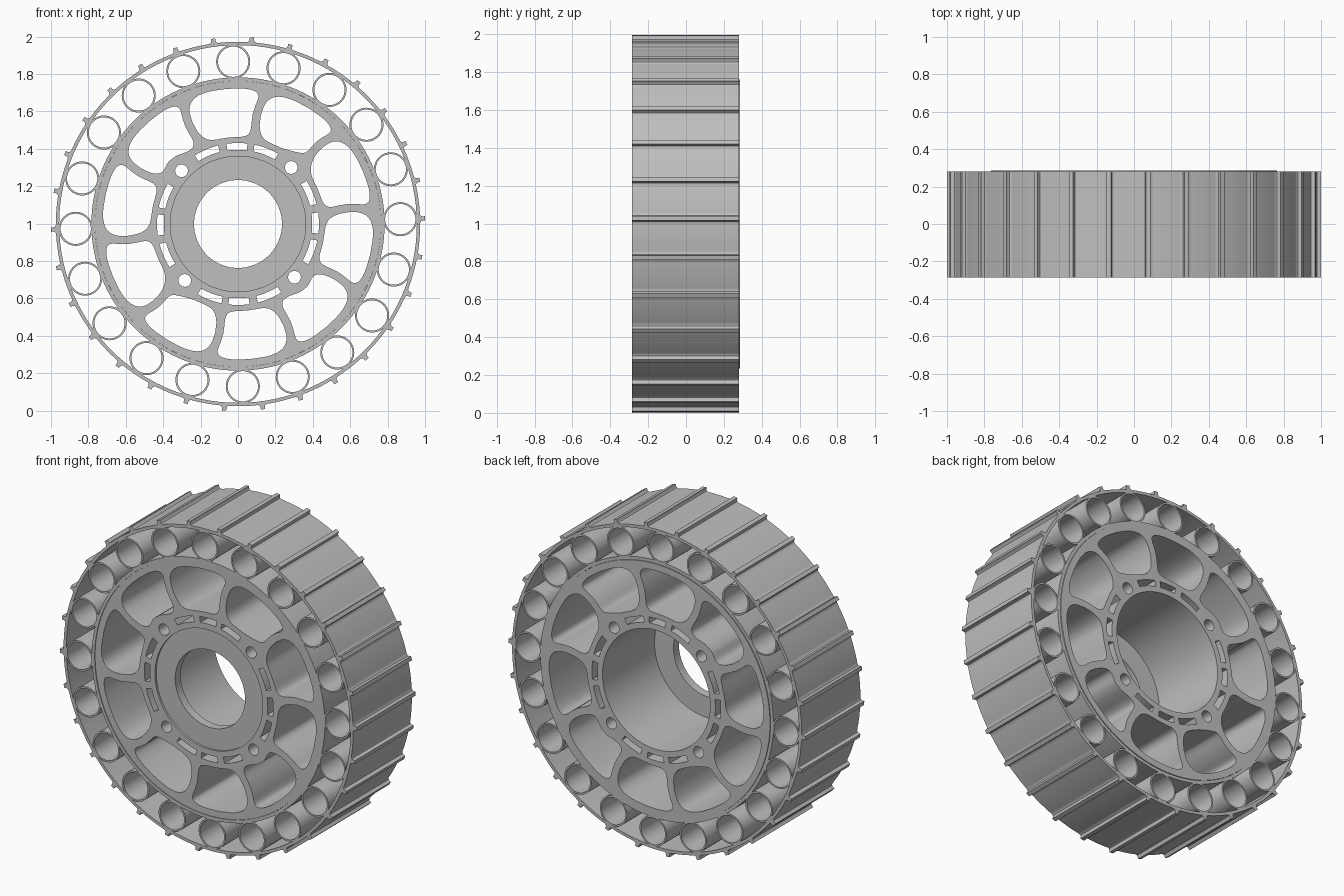
import bpy, bmesh
from math import sin, cos, pi, radians, degrees, exp, copysign

if "Cube" in bpy.data.objects:
    bpy.data.objects.remove(bpy.data.objects["Cube"])

CENTRE_Z = 0.998
TURN = 1.7  # common angular offset of the repeated features, degrees

grey = bpy.data.materials.new("plain_grey")
grey.use_nodes = True
grey.diffuse_color = (0.52, 0.52, 0.52, 1)
grey.node_tree.nodes["Principled BSDF"].inputs["Base Color"].default_value = (0.52, 0.52, 0.52, 1)


def polar(r, deg):
    return r * cos(radians(deg)), r * sin(radians(deg))


def circle(r, n=120, centre=(0, 0)):
    return [(centre[0] + r * cos(2 * pi * i / n), centre[1] + r * sin(2 * pi * i / n)) for i in range(n)]


def extrude(name, loops, front, back):
    """Fill nested outlines in the XZ plane and extrude them from front to back along y."""
    curve = bpy.data.curves.new(name + "_outline", "CURVE")
    curve.dimensions = "2D"
    curve.fill_mode = "BOTH"
    curve.extrude = (back - front) / 2
    for loop in loops:
        spline = curve.splines.new("POLY")
        spline.points.add(len(loop) - 1)
        for point, (x, y) in zip(spline.points, loop):
            point.co = (x, y, 0, 1)
        spline.use_cyclic_u = True
    temp = bpy.data.objects.new(name + "_outline", curve)
    bpy.context.scene.collection.objects.link(temp)
    bpy.context.view_layer.update()
    mesh = bpy.data.meshes.new_from_object(temp.evaluated_get(bpy.context.evaluated_depsgraph_get()))
    bpy.data.objects.remove(temp)
    bpy.data.curves.remove(curve)
    bm = bmesh.new()
    bm.from_mesh(mesh)
    bmesh.ops.remove_doubles(bm, verts=bm.verts, dist=0.0001)
    bmesh.ops.recalc_face_normals(bm, faces=bm.faces)
    bm.to_mesh(mesh)
    bm.free()
    mesh.name = name
    mesh.materials.clear()
    mesh.materials.append(grey)
    obj = bpy.data.objects.new(name, mesh)
    bpy.context.scene.collection.objects.link(obj)
    obj.rotation_euler.x = pi / 2
    obj.location = (0, (front + back) / 2, CENTRE_Z)
    bpy.ops.object.select_all(action="DESELECT")
    obj.select_set(True)
    bpy.context.view_layer.objects.active = obj
    bpy.ops.object.shade_smooth_by_angle(angle=radians(30))
    return obj


def tread_outline(ribs=30):
    """Outer tyre outline with narrow filleted ribs."""
    pts = []
    step = 360 / ribs
    for i in range(ribs):
        a = TURN + i * step
        rib = [(-0.024, 0.974), (-0.015, 0.979), (-0.012, 0.986), (-0.012, 1.0)]
        rib += [(-t, r) for t, r in reversed(rib)]
        pts += [polar(r, a + degrees(t)) for t, r in rib]
        pts += [polar(0.974, a + step * k / 6) for k in range(1, 6)]
    return pts


def slot(mid, half, r0=0.397, r1=0.433):
    """Curved slot in the hub ring."""
    steps = [mid + half * (k / 4 - 1) for k in range(9)]
    return [polar(r1, a) for a in steps] + [polar(r0, a) for a in reversed(steps)]


def window(index, n=72):
    """Rounded opening between two bowed spokes, clear of the bolt bosses."""
    pts = []
    for k in range(n):
        t = 2 * pi * k / n
        u = copysign(abs(cos(t)) ** 0.42, cos(t))
        v = copysign(abs(sin(t)) ** 0.42, sin(t))
        s = (v + 1) / 2
        r = 0.465 + s * 0.26
        bow = 5 + 1.3 * (1 - s) + 2.6 * sin(pi * s)
        half = 18 - degrees(0.022 / r)
        a = index * 36 + 18 + bow + u * half
        to_bolt = (a - TURN) % 90 - 45
        r += 0.035 * (1 - s) * exp(-(to_bolt / 9) ** 2)
        pts.append(polar(r, a))
    return pts


# Tyre: ribbed tread band, inner band and the ring of tubes between them
extrude("tread_band", [tread_outline(), circle(0.956)], -0.285, 0.28)
extrude("tyre_inner_band", [circle(0.784), circle(0.765)], -0.285, 0.28)
for i in range(20):
    c = polar(0.868, TURN + i * 18)
    extrude(f"cushion_tube_{i + 1}", [circle(0.091, 40, c), circle(0.081, 40, c)], -0.285, 0.28)

# Wheel hub: rim, spokes, bolt holes and slots in one extruded plate
hub = [circle(0.7645), circle(0.362)]
hub += [window(i) for i in range(10)]
for q in range(4):
    base = TURN + q * 90
    hub.append(circle(0.034, 28, polar(0.415, base + 45)))
    hub += [slot(base - 1, 7.5), slot(base + 21.5, 9), slot(base - 22.5, 9)]
extrude("wheel_hub", hub, -0.281, 0.285)

# Thin recessed plate closing the front of the hub bore
extrude("bore_plate", [circle(0.364), circle(0.235)], -0.268, -0.215)
